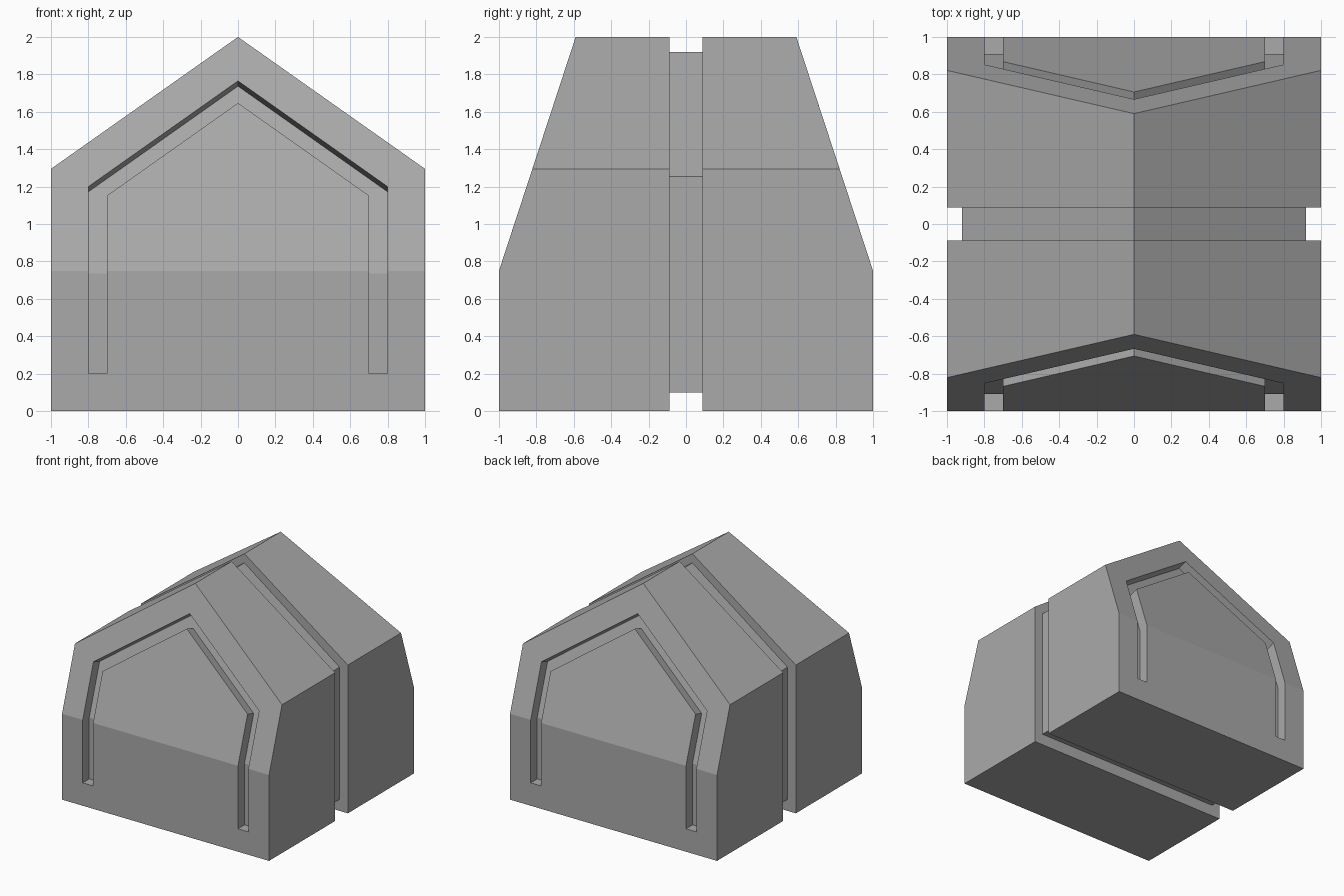
import bpy, bmesh
from math import atan, cos, sin, tan

if "Cube" in bpy.data.objects:
    bpy.data.objects.remove(bpy.data.objects["Cube"])

BEND, SLOPE = 0.75, 0.328      # height where the end walls start leaning, and lean
LEAN = atan(SLOPE)


def wall(x, z, d=0.0, side=-1):
    """Point on an end wall, pushed outward by d along the wall normal."""
    y = 1 - SLOPE * max(0, z - BEND)
    if abs(z - BEND) < 1e-6:
        return (x, side * (y + d), z + d * tan(LEAN / 2))
    if z > BEND:
        return (x, side * (y + d * cos(LEAN)), z + d * sin(LEAN))
    return (x, side * (y + d), z)


# Dark grey for every surface
grey = bpy.data.materials.new("dark_grey")
grey.diffuse_color = (0.4, 0.4, 0.4, 1)
grey.use_nodes = True
grey.node_tree.nodes["Principled BSDF"].inputs["Base Color"].default_value = grey.diffuse_color


def mesh_object(name, verts, faces):
    bm = bmesh.new()
    vs = [bm.verts.new(v) for v in verts]
    for f in faces:
        bm.faces.new([vs[i] for i in f])
    bmesh.ops.recalc_face_normals(bm, faces=bm.faces[:])
    me = bpy.data.meshes.new(name)
    bm.to_mesh(me)
    bm.free()
    me.materials.append(grey)
    ob = bpy.data.objects.new(name, me)
    bpy.context.collection.objects.link(ob)
    return ob


def strips(rings, n):
    """Quads joining consecutive rings of n points."""
    return [(r * n + i, r * n + (i + 1) % n, (r + 1) * n + (i + 1) % n, (r + 1) * n + i)
            for r in range(rings - 1) for i in range(n)]


# House-shaped body with a recessed band around its middle
outer = [(-1, 0), (1, 0), (1, BEND), (1, 1.295), (0, 2), (-1, 1.295), (-1, BEND)]
inner = [(-.92, .1), (.92, .1), (.92, BEND), (.92, 1.255), (0, 1.92), (-.92, 1.255), (-.92, BEND)]
G = 0.0875
verts = [wall(x, z) for x, z in outer]
for profile, y in ((outer, -G), (inner, -G), (inner, G), (outer, G)):
    verts += [(x, y, z) for x, z in profile]
verts += [wall(x, z, side=1) for x, z in outer]
faces = strips(6, 7)
for b in (0, 35):
    faces += [(b, b + 1, b + 2, b + 6), (b + 6, b + 2, b + 3, b + 4, b + 5)]
body = mesh_object("house_body", verts, faces)

# Arch-shaped grooves in both end walls
right = [(.8, .2), (.8, BEND), (.8, 1.2), (0, 1.765)]
right_in = [(.7, .2), (.7, BEND), (.7, 1.152), (0, 1.647)]


def arch(half):
    return half + [(-x, z) for x, z in half[-2::-1]]


out_path, in_path = arch(right), arch(right_in)
n = len(out_path)
for side, label in ((-1, "front"), (1, "back")):
    verts = []
    for path, d in ((out_path, .05), (out_path, -.09), (in_path, -.09), (in_path, .05)):
        verts += [wall(x, z, d, side) for x, z in path]
    faces = [(r * n + i, r * n + i + 1, (r + 1) % 4 * n + i + 1, (r + 1) % 4 * n + i)
             for r in range(4) for i in range(n - 1)]
    faces += [[r * n + e for r in range(4)] for e in (0, n - 1)]
    cutter = mesh_object(label + "_groove_cutter", verts, faces)
    cutter.hide_render = True
    cutter.hide_set(True)
    cut = body.modifiers.new(label + "_groove", 'BOOLEAN')
    cut.operation = 'DIFFERENCE'
    cut.solver = 'EXACT'
    cut.object = cutter
